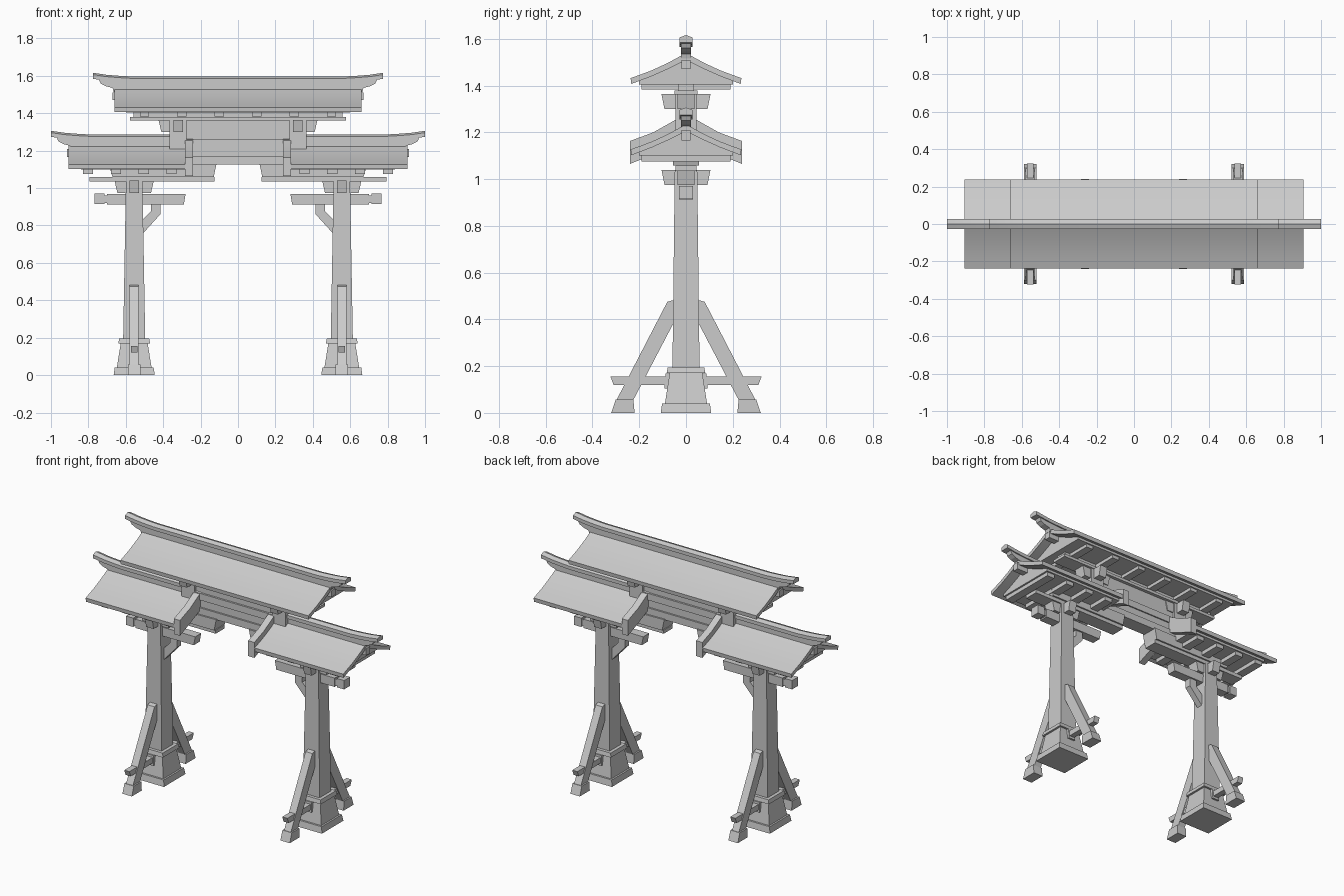
import bpy, bmesh, math
from mathutils import Vector

cube = bpy.data.objects.get("Cube")
if cube:
    bpy.data.objects.remove(cube, do_unlink=True)

GREY = (0.6, 0.6, 0.6, 1)
mat = bpy.data.materials.new("plain grey")
mat.use_nodes = True
mat.diffuse_color = GREY
mat.node_tree.nodes["Principled BSDF"].inputs["Base Color"].default_value = GREY


def finish(name, bm, mirror="", smooth=False):
    """Turn a bmesh into an object, mirrored over the named axes."""
    bmesh.ops.recalc_face_normals(bm, faces=bm.faces)
    mesh = bpy.data.meshes.new(name)
    bm.to_mesh(mesh)
    bm.free()
    mesh.materials.append(mat)
    ob = bpy.data.objects.new(name, mesh)
    bpy.context.collection.objects.link(ob)
    if mirror:
        mod = ob.modifiers.new("Mirror", "MIRROR")
        mod.use_axis = [a in mirror for a in "XYZ"]
        mod.use_mirror_merge = False
    if smooth:
        bpy.ops.object.select_all(action="DESELECT")
        ob.select_set(True)
        bpy.context.view_layer.objects.active = ob
        bpy.ops.object.shade_smooth_by_angle(angle=math.radians(30))
    return ob


def prism(name, axis, pts, lo, hi, mirror="", smooth=False):
    """Extrude a (side, z) outline along x or y."""
    bm = bmesh.new()
    place = (lambda p, t: (t, p[0], p[1])) if axis == "X" else (lambda p, t: (p[0], t, p[1]))
    face = bm.faces.new([bm.verts.new(place(p, lo)) for p in pts])
    ext = bmesh.ops.extrude_face_region(bm, geom=[face])
    move = Vector((hi - lo, 0, 0)) if axis == "X" else Vector((0, hi - lo, 0))
    bmesh.ops.translate(bm, vec=move, verts=[v for v in ext["geom"] if isinstance(v, bmesh.types.BMVert)])
    return finish(name, bm, mirror, smooth)


def block(name, centre, bottom, top, z0, z1, mirror=""):
    """Box whose half sizes may differ between bottom and top."""
    bm = bmesh.new()
    bmesh.ops.create_cube(bm, size=2)
    for v in bm.verts:
        half, z = (top, z1) if v.co.z > 0 else (bottom, z0)
        v.co = (centre[0] + v.co.x * half[0], centre[1] + v.co.y * half[1], z)
    return finish(name, bm, mirror)


def beam(name, x0, x1, hy, z0, z1, mirror=""):
    half = ((x1 - x0) / 2, hy)
    return block(name, ((x0 + x1) / 2, 0), half, half, z0, z1, mirror)


def both(half):
    """Complete a right-hand outline with its reflection."""
    return half + [(-a, z) for a, z in reversed(half) if a > 0]


def lift(pts, dz):
    return [(a, z + dz) for a, z in pts]


def bracket(name, x, z):
    """Crossed tapered bracket arms."""
    block(name + "_long_arm", (x, 0), (0.09, 0.036), (0.105, 0.036), z, z + 0.065, "X")
    block(name + "_cross_arm", (x, 0), (0.026, 0.092), (0.026, 0.105), z, z + 0.065, "X")


PX = 0.555   # pillar position
DROP = -0.305  # lower roofs sit this far below the upper one

# Pillars and their stepped bases
block("pillar", (PX, 0), (0.062, 0.06), (0.044, 0.048), 0.02, 1.04, "X")
block("base_plinth", (PX, 0), (0.11, 0.108), (0.104, 0.102), 0, 0.04, "X")
block("base_body", (PX, 0), (0.093, 0.09), (0.072, 0.07), 0.04, 0.17, "X")
block("base_collar", (PX, 0), (0.085, 0.083), (0.08, 0.078), 0.17, 0.195, "X")

# Diagonal braces with feet and tie rails
prism("brace", "X", [(0.3, 0.05), (0.228, 0.05), (0.045, 0.4), (0.045, 0.485), (0.08, 0.475)],
      PX - 0.024, PX + 0.024, "XY")
prism("brace_foot", "X", [(0.32, 0), (0.22, 0), (0.225, 0.058), (0.3, 0.058)],
      PX - 0.033, PX + 0.033, "XY")
prism("tie_rail", "X", [(0.06, 0.12), (0.31, 0.12), (0.323, 0.155), (0.06, 0.155)],
      PX - 0.018, PX + 0.018, "XY")
prism("tie_wedge", "X", [(0.07, 0.105), (0.092, 0.105), (0.088, 0.168), (0.07, 0.168)],
      PX - 0.024, PX + 0.024, "XY")

# Side beam through each pillar, with notched outer end
prism("side_beam", "Y", [(0.29, 0.912), (0.7, 0.912), (0.7, 0.968), (0.28, 0.968)], -0.03, 0.03, "X")
beam("side_beam_neck", 0.7, 0.715, 0.024, 0.92, 0.96, "X")
beam("side_beam_end", 0.715, 0.767, 0.03, 0.914, 0.97, "X")
prism("knee_brace", "Y", [(0.515, 0.75), (0.415, 0.86), (0.415, 0.915), (0.465, 0.915),
                          (0.465, 0.875), (0.515, 0.825)], -0.02, 0.02, "X")

# Brackets, plates and lintels over the pillars
bracket("lower_bracket", PX, 0.975)
beam("lower_plate", 0.125, 0.795, 0.045, 1.035, 1.058, "X")
prism("lintel", "Y", [(0.13, 1.058), (0.67, 1.058), (0.69, 1.12), (0.115, 1.13)], -0.055, 0.055, "X")

# Centre span made of stepped boards
for i, (z0, z1, hx, hy) in enumerate([(1.125, 1.17, 0.28, 0.045), (1.17, 1.217, 0.28, 0.034),
                                      (1.217, 1.26, 0.28, 0.042), (1.26, 1.365, 0.3, 0.03)]):
    beam("span_board_%d" % i, -hx, hx, hy, z0, z1)

# Short upper posts with their brackets and plate
block("upper_post", (0.32, 0), (0.045, 0.045), (0.045, 0.045), 1.12, 1.365, "X")
bracket("upper_bracket", 0.32, 1.3)
beam("upper_plate", -0.578, 0.578, 0.05, 1.362, 1.38)
beam("upper_purlin", -0.56, 0.56, 0.035, 1.38, 1.41)

# Cross rafters under the roofs
for i in range(3):
    x = 0.1 + 0.2 * i
    beam("upper_rafter_%d" % i, x - 0.025, x + 0.025, 0.19, 1.384, 1.41, "X")
for i in range(4):
    x = 0.355 + 0.149 * i
    beam("lower_rafter_%d" % i, x - 0.027, x + 0.027, 0.19, 1.075, 1.112, "X")

# Curved roof sheets and the gable fill below them
top_curve = [(0, 1.54), (0.03, 1.523), (0.08, 1.496), (0.145, 1.466), (0.19, 1.449), (0.237, 1.432)]
under = [(0.234, 1.407), (0.145, 1.441), (0.08, 1.47), (0, 1.51)]
left_top = [(-a, z) for a, z in reversed(top_curve)]
left_under = [(-a, z) for a, z in reversed(under)]
sheet = left_top[:-1] + top_curve + under + left_under[1:]
gable = both([(0, 1.51), (0.08, 1.471), (0.145, 1.442), (0.2, 1.421), (0.2, 1.405)])
prism("upper_roof", "X", sheet, -0.66, 0.66, smooth=True)
prism("upper_gable", "X", gable, -0.6, 0.6)
prism("lower_roof", "X", lift(sheet, DROP), 0.27, 0.905, "X", True)
prism("lower_gable", "X", lift(gable, DROP), 0.28, 0.84, "X")

# Raised rim board on the inner end of each lower roof
rim = [(0, 1.28), (0.06, 1.245), (0.14, 1.2), (0.24, 1.163),
       (0.24, 1.065), (0.14, 1.105), (0.06, 1.14), (0, 1.17)]
rim += [(-a, z) for a, z in reversed(rim[1:-1])]
prism("roof_rim", "X", rim, 0.24, 0.283, "X", True)


# Ridges: upswept peaked cap over a stepped ridge body
def ridge(name, x0, tip, dz, mirror):
    path = [(0.2, 0), (0.13, 0.004), (0.07, 0.009), (0.03, 0.015), (0, 0.019)]
    stations = [(x0, 1.597)] + [(tip - d, 1.597 + h) for d, h in path]
    bm = bmesh.new()
    section = [(-0.028, -0.032), (0.028, -0.032), (0.028, -0.01), (0, 0), (-0.028, -0.01)]
    rings = [[bm.verts.new((x, y, z + h + dz)) for y, h in section] for x, z in stations]
    for a, b in zip(rings, rings[1:]):
        for i in range(5):
            j = (i + 1) % 5
            bm.faces.new((a[i], a[j], b[j], b[i]))
    bm.faces.new(rings[0])
    bm.faces.new(rings[-1])
    finish(name + "_cap", bm, mirror, True)
    end = [(x0, 1.515), (tip - 0.11, 1.515), (tip - 0.105, 1.535), (tip - 0.065, 1.546),
           (tip - 0.04, 1.56), (tip - 0.03, 1.582), (tip - 0.13, 1.575), (x0, 1.572)]
    prism(name + "_body", "Y", lift(end, dz), -0.021, 0.021, mirror)


ridge("upper_ridge", 0, 0.775, 0, "X")
ridge("lower_ridge", 0.283, 1.0, -0.31, "X")
beam("ridge_purlin", 0.8, 0.915, 0.02, 1.165, 1.21, "X")
beam("upper_ridge_purlin", 0.58, 0.67, 0.02, 1.47, 1.51, "X")
